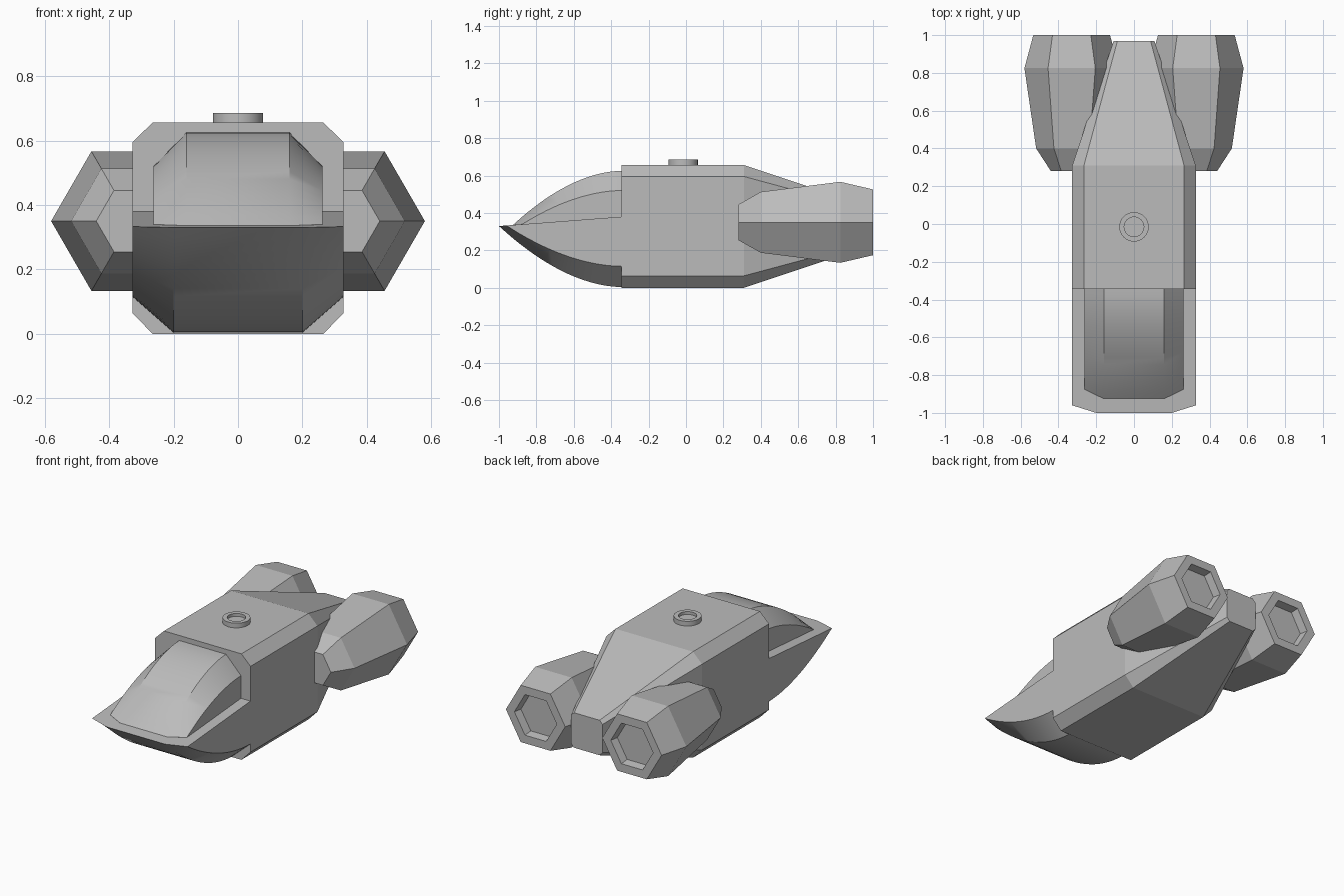
import bpy, bmesh
from math import cos, sin, pi, radians

if "Cube" in bpy.data.objects:
    bpy.data.objects.remove(bpy.data.objects["Cube"], do_unlink=True)

grey = bpy.data.materials.new("hull_grey")
grey.use_nodes = True
grey.diffuse_color = (0.5, 0.5, 0.5, 1)
grey.node_tree.nodes["Principled BSDF"].inputs["Base Color"].default_value = (0.5, 0.5, 0.5, 1)


def loft(name, sections, smooth=False):
    """Skin a list of equal-length closed sections and cap both ends."""
    bm = bmesh.new()
    rings = [[bm.verts.new(p) for p in s] for s in sections]
    n = len(rings[0])
    for a, b in zip(rings, rings[1:]):
        for i in range(n):
            j = (i + 1) % n
            bm.faces.new((a[i], a[j], b[j], b[i]))
    bm.faces.new(rings[0][::-1])
    bm.faces.new(rings[-1])
    bmesh.ops.remove_doubles(bm, verts=bm.verts, dist=0.0005)
    bmesh.ops.recalc_face_normals(bm, faces=bm.faces)
    mesh = bpy.data.meshes.new(name)
    bm.to_mesh(mesh)
    bm.free()
    mesh.materials.append(grey)
    obj = bpy.data.objects.new(name, mesh)
    bpy.context.collection.objects.link(obj)
    if smooth:
        bpy.ops.object.select_all(action='DESELECT')
        bpy.context.view_layer.objects.active = obj
        obj.select_set(True)
        bpy.ops.object.shade_smooth_by_angle(angle=radians(30))
    return obj


def mirrored(half):
    """Close a section from its right-hand points, listed bottom to top."""
    return half + [(-x, y, z) for x, y, z in reversed(half)]


# Main body: chamfered box tapering to a small tail
def body_section(y, s):
    half = [(0.265, -0.328), (0.327, -0.264), (0.327, 0.267), (0.265, 0.328)]
    return mirrored([(x * s, y, 0.328 + z * s) for x, z in half])


loft("body", [body_section(-0.345, 1), body_section(0.31, 1), body_section(0.97, 0.33)])

# Curved bow: flat keel and chamfered sides sweeping up to the tip
BACK, STEPS = -0.345, 16


def deck(y):
    return 0.33 + 0.05 * (y + 1) / (BACK + 1)


def bow_section(t):
    yk = BACK + (-1 - BACK) * t
    ys = BACK + (-0.96 - BACK) * t
    rise = t ** 1.85
    zk = 0.004 + (0.33 - 0.004) * rise
    zs = 0.115 + (deck(-0.96) - 0.115) * rise
    return mirrored([(0.2, yk, zk), (0.327, ys, zs), (0.327, ys, deck(ys)), (0.2, yk, deck(yk))])


loft("bow", [bow_section(i / STEPS) for i in range(STEPS + 1)], True)


# Canopy: arched roof with sloping shoulders over the bow deck
def canopy_section(t):
    yt = BACK + (-0.925 - BACK) * t
    ys = BACK + (-0.875 - BACK) * t
    drop = 1 - t ** 1.85
    base_t, base_s = deck(yt) - 0.01, deck(ys) - 0.01
    zt = 0.336 + 0.289 * drop
    zs = 0.34 + 0.18 * drop
    return mirrored([(0.16, yt, min(base_t, zt)), (0.262, ys, min(base_s, zs)),
                     (0.262, ys, zs), (0.16, yt, zt)])


loft("canopy", [canopy_section(i / STEPS) for i in range(STEPS + 1)], True)


# Hexagonal engines with a recessed exhaust
def hexagon(x, y, r):
    return [(x + r * cos(i * pi / 3), y, 0.35 + r * sin(i * pi / 3)) for i in range(6)]


ENGINE = [(0.28, 0.11), (0.4, 0.188), (0.825, 0.25), (1.0, 0.203), (1.0, 0.145), (0.95, 0.135)]
for side, x in (("left", 0.33), ("right", -0.33)):
    loft(side + "_engine", [hexagon(x, y, r) for y, r in ENGINE])


# Round roof hatch with a sunken centre
def circle(r, z):
    return [(r * cos(i * pi / 16), -0.015 + r * sin(i * pi / 16), z) for i in range(32)]


HATCH = [(0.078, 0.645), (0.078, 0.685), (0.052, 0.685), (0.052, 0.667)]
loft("roof_hatch", [circle(r, z) for r, z in HATCH], True)
